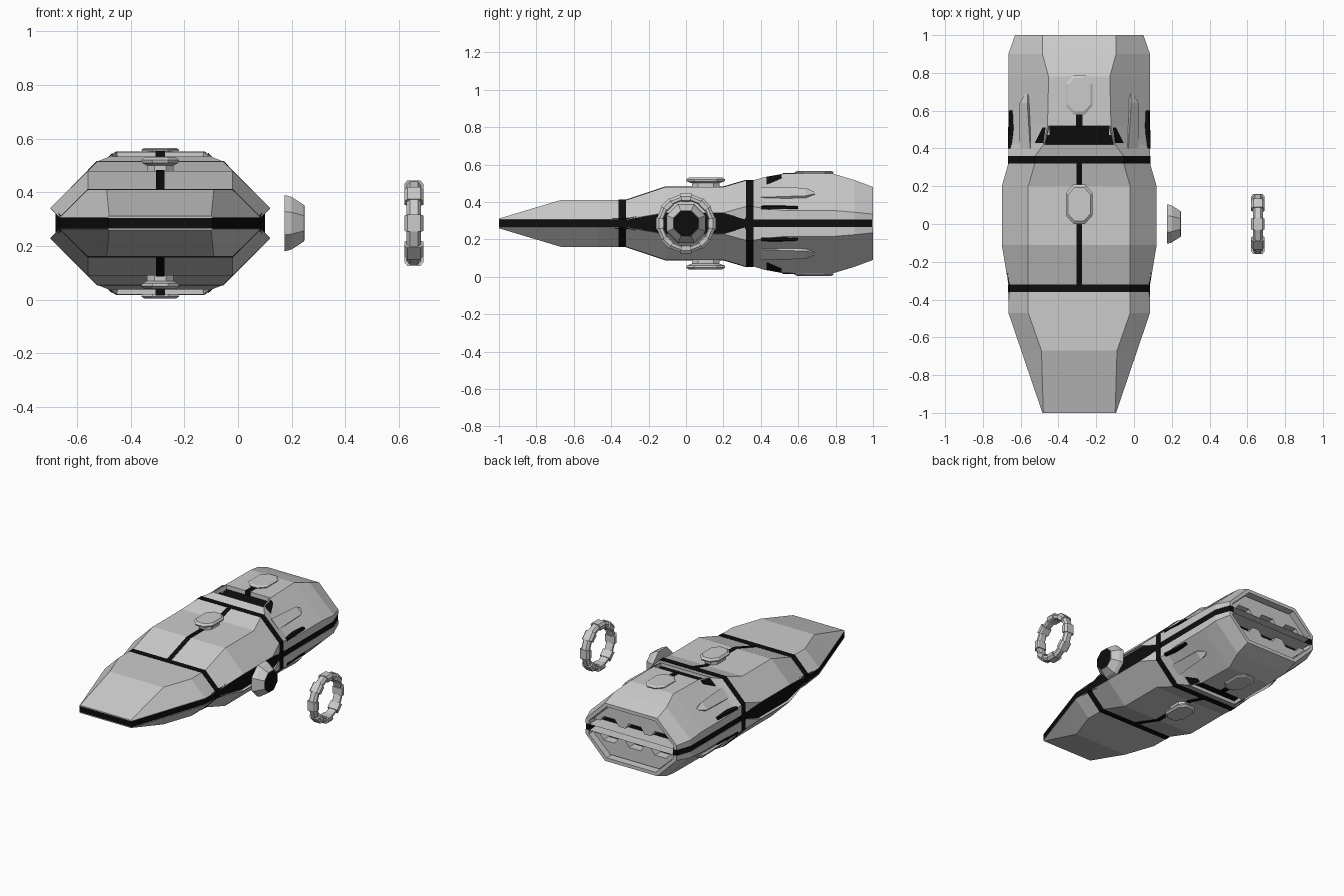
import bpy, bmesh
from math import cos, sin, pi, radians

if "Cube" in bpy.data.objects:
    bpy.data.objects.remove(bpy.data.objects["Cube"])

CX, CZ = -0.29, 0.285          # hull axis
black = bpy.data.materials.new("black")
black.diffuse_color = (0.004, 0.004, 0.004, 1)
black.use_nodes = True
black.node_tree.nodes["Principled BSDF"].inputs["Base Color"].default_value = black.diffuse_color


def skin(bm, rings, cap=True, end_cap=True):
    """Bridge a list of equal-length point rings, optionally closing the ends."""
    vs = [[bm.verts.new(p) for p in r] for r in rings]
    n = len(vs[0])
    for a, b in zip(vs, vs[1:]):
        for i in range(n):
            j = (i + 1) % n
            bm.faces.new((a[i], a[j], b[j], b[i]))
    if cap:
        bm.faces.new(vs[0])
    if end_cap:
        bm.faces.new(vs[-1])


def finish(bm, name, mat=None):
    bmesh.ops.recalc_face_normals(bm, faces=bm.faces)
    me = bpy.data.meshes.new(name)
    bm.to_mesh(me)
    bm.free()
    if mat:
        me.materials.append(mat)
    ob = bpy.data.objects.new(name, me)
    bpy.context.collection.objects.link(ob)
    return ob


def hull(name, sections, mat=None, end_cap=True):
    """Loft half profiles (mirrored in x) along y, for the upper and lower hull."""
    bm = bmesh.new()
    for s in (1, -1):
        rings = []
        for y, *pts in sections:
            full = pts + [(-x, z) for x, z in reversed(pts)]
            rings.append([(CX + x, y, CZ + s * z) for x, z in full])
        skin(bm, rings, end_cap=end_cap)
    return finish(bm, name, mat)


def side_parts(name, rings, mat=None):
    """Solid given on one side of the hull, repeated on all four quarters."""
    bm = bmesh.new()
    for sx in (1, -1):
        for sz in (1, -1):
            skin(bm, [[(CX + sx * x, y, CZ + sz * z) for x, y, z in r] for r in rings])
    return finish(bm, name, mat)


def sec(y, w, z0, z1, wt, zt):
    return (y, (w, z0), (w, z1), (wt, zt))


# Nose and middle shells
hull("nose_shell", [sec(-1, .195, .02, .022, .19, .026),
                    sec(-.67, .307, .02, .022, .2, .125),
                    sec(-.47, .375, .02, .022, .27, .125),
                    sec(-.36, .375, .02, .022, .27, .125)])
hull("middle_shell", [sec(-.32, .375, .02, .022, .27, .125),
                      sec(-.11, .41, .055, .057, .27, .195),
                      sec(.2, .41, .055, .057, .27, .195),
                      sec(.32, .375, .02, .09, .235, .23)])


# Rear shell with a roof trench and a hollow stern
def rear(y, w, z1, wt, zt, drop=0.0, z0=.02):
    tx = wt - .006
    return (y, (w, z0), (w, z1), (wt, zt), (tx, zt), (tx - .004, zt - drop))


hull("rear_shell", [rear(.36, .375, .09, .235, .23),
                    rear(.42, .375, .08, .19, .248),
                    rear(.421, .375, .08, .19, .248, .022),
                    rear(.519, .375, .07, .168, .266, .03),
                    rear(.52, .375, .07, .168, .266),
                    rear(.78, .375, .07, .162, .268),
                    rear(.9, .375, .06, .195, .232),
                    rear(1, .34, .05, .195, .195),
                    rear(1, .315, .045, .183, .172),
                    rear(.88, .315, .045, .183, .172)])

# Black inner body showing as the waistline
hull("waist_core", [(-1, (.193, 0), (.193, .021)),
                    (-.47, (.371, 0), (.371, .021)),
                    (-.3, (.376, 0), (.376, .03)),
                    (-.11, (.39, 0), (.39, .07)),
                    (.2, (.39, 0), (.39, .07)),
                    (.32, (.376, 0), (.376, .03)),
                    (.36, (.372, 0), (.372, .021)),
                    (.89, (.372, 0), (.372, .021))], black)
side_parts("stern_waist", [[(.372, .88, 0), (.372, .88, .021), (.32, .88, .021), (.32, .88, 0)],
                           [(.372, .9, 0), (.372, .9, .021), (.32, .9, .021), (.32, .9, 0)],
                           [(.337, .998, 0), (.337, .998, .021), (.312, .998, .021), (.312, .998, 0)]], black)
hull("stern_bulkhead", [(.882, (.314, 0), (.314, .045), (.182, .171)),
                        (.895, (.314, 0), (.314, .045), (.182, .171))], black)

# Cross bands
hull("front_band", [sec(-.36, .376, 0, .022, .271, .127), sec(-.32, .376, 0, .022, .271, .127)], black)
hull("rear_band", [sec(.32, .377, 0, .09, .236, .232), sec(.36, .377, 0, .09, .236, .232)], black)


# Black spine stripes and trench floor
def strip(name, half, path):
    hull(name, [(y, (half, z - .03), (half, z + .003)) for y, z in path], black)


strip("spine_stripe", .015, [(-.32, .125), (-.11, .195), (.2, .195), (.32, .23)])
strip("trench_floor", .178, [(.422, .224), (.47, .23)])
strip("trench_floor_back", .157, [(.47, .23), (.518, .236)])
strip("roof_notch", .018, [(.515, .266), (.6, .266)])

# Trench end slots, side vents and intake cheeks
side_parts("trench_slot", [[(.19, .43, .25), (.235, .43, .207), (.235, .43, .19), (.19, .43, .22)],
                           [(.178, .51, .262), (.195, .51, .246), (.195, .51, .22), (.178, .51, .23)]], black)
side_parts("side_vent", [[(.378, .4, .09), (.378, .4, .075), (.34, .4, .075), (.34, .4, .1)],
                         [(.366, .6, .092), (.374, .6, .08), (.34, .6, .07), (.34, .6, .09)]], black)
side_parts("intake_cheek", [[(.315, .4, .14), (.26, .4, .195), (.25, .4, .18), (.3, .4, .12)],
                            [(.315, .64, .148), (.275, .64, .19), (.25, .64, .15), (.29, .64, .12)],
                            [(.285, .69, .158), (.275, .69, .168), (.25, .69, .15), (.27, .69, .13)]])

# Toothed nozzle plates inside the stern
edge = [(.3, .045), (.26, .045), (.235, .08), (.15, .08), (.12, .04), (.07, .04), (.045, .08)]
plate = [(.183, .165), (.305, .05)] + edge
hull("nozzle_plates", [(.9, *plate), (.96, *plate)])

# Octagonal hatches on roof and belly
def hatch(name, cy, levels):
    bm = bmesh.new()
    octo = [(.03, .105), (.07, .06), (.07, -.06), (.03, -.105)]
    octo += [(-x, -y) for x, y in octo]
    for s in (1, -1):
        skin(bm, [[(CX + k * x, cy + k * y, CZ + s * z) for x, y in octo] for z, k in levels])
    finish(bm, name)


hatch("middle_hatch", .105, [(.18, .7), (.215, .7), (.225, .97), (.235, 1), (.246, .85)])
hatch("rear_hatch", .685, [(.25, .85), (.268, .97), (.274, 1), (.281, .85)])


# Floating side thruster
def octagon(x, r):
    r /= cos(pi / 8)
    return [(x, r * cos(pi / 8 + i * pi / 4), CZ + r * sin(pi / 8 + i * pi / 4)) for i in range(8)]


bm = bmesh.new()
skin(bm, [octagon(.174, .105), octagon(.2, .098), octagon(.246, .068)])
finish(bm, "thruster_cone")
bm = bmesh.new()
skin(bm, [octagon(.24, .06), octagon(.248, .066)])
finish(bm, "thruster_face", black)

# Floating ring of alternating wide and narrow blocks
bm = bmesh.new()
for i in range(16):
    wide = i % 2 == 0
    w, ro, ri = (.036, .163, .118) if wide else (.027, .158, .122)
    rings = []
    for d in (-.5, .5):
        a = radians(22.5) * (i + d)
        prof = [(-w, ri + .006), (-w, ro - .015), (-w + .012, ro), (w - .012, ro),
                (w, ro - .015), (w, ri + .006), (w - .01, ri), (-w + .01, ri)]
        rings.append([(.656 + x, r * cos(a), CZ + r * sin(a)) for x, r in prof])
    skin(bm, rings)
finish(bm, "side_ring")
